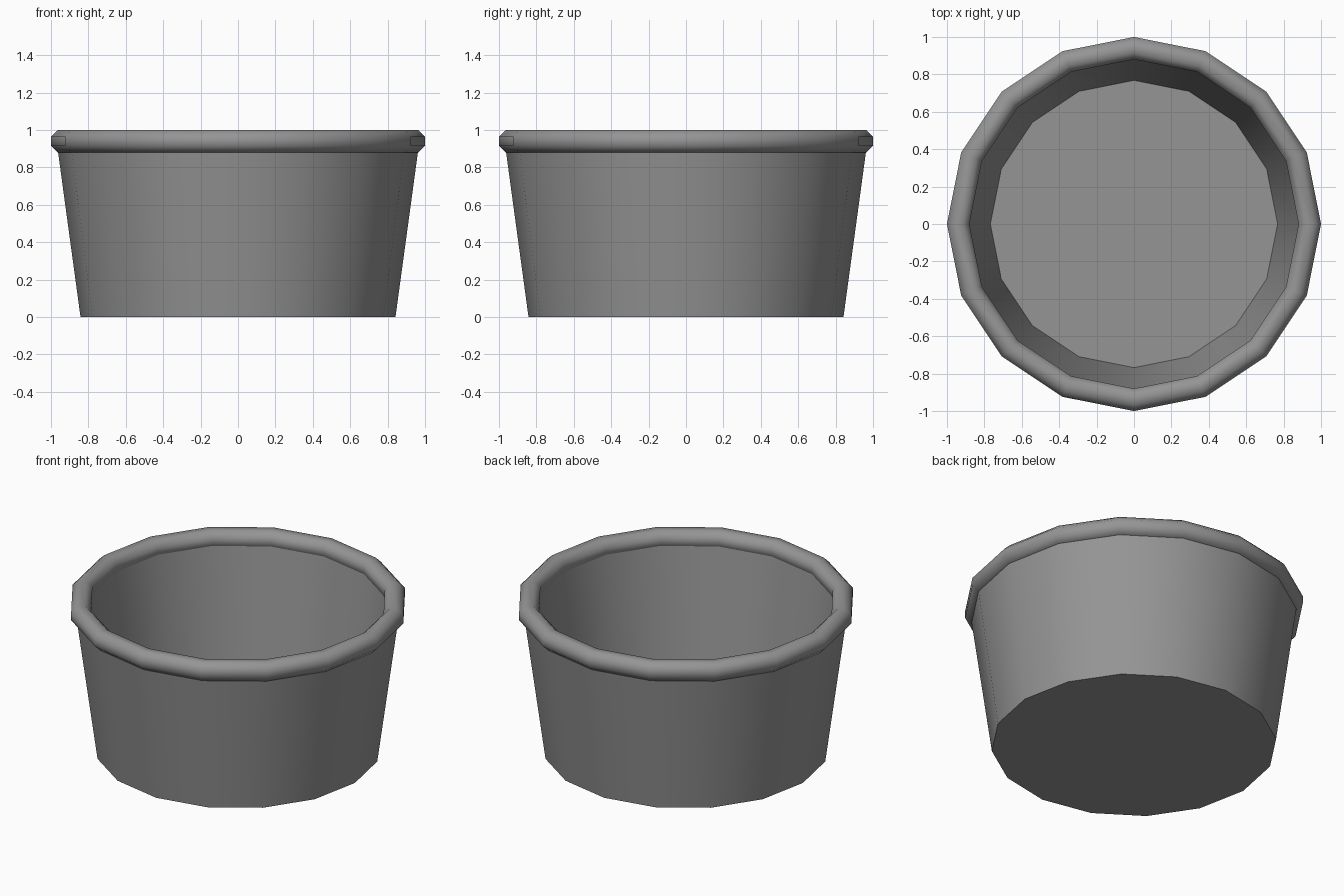
import bpy, math
from mathutils import Matrix, Vector

SIDES = 16

cube = bpy.data.objects.get("Cube")
if cube:
    bpy.data.objects.remove(cube, do_unlink=True)

grey = bpy.data.materials.new("plain_grey")
grey.use_nodes = True
colour = (0.3, 0.3, 0.3, 1)
grey.diffuse_color = colour
grey.node_tree.nodes["Principled BSDF"].inputs["Base Color"].default_value = colour


def lathe(name, profile, closed=False):
    """Revolve (radius, height) points; open profiles get flat end caps."""
    verts = [(r * math.cos(a), r * math.sin(a), z)
             for r, z in profile
             for a in (math.tau * i / SIDES for i in range(SIDES))]
    rows = len(profile)
    faces = []
    for j in range(rows if closed else rows - 1):
        k = (j + 1) % rows
        for i in range(SIDES):
            n = (i + 1) % SIDES
            faces.append((j * SIDES + i, j * SIDES + n,
                          k * SIDES + n, k * SIDES + i))
    if not closed:
        faces.append(tuple(reversed(range(SIDES))))
        faces.append(tuple((rows - 1) * SIDES + i for i in range(SIDES)))
    mesh = bpy.data.meshes.new(name)
    mesh.from_pydata(verts, [], faces)
    mesh.materials.append(grey)
    obj = bpy.data.objects.new(name, mesh)
    bpy.context.collection.objects.link(obj)
    bpy.ops.object.select_all(action='DESELECT')
    obj.select_set(True)
    bpy.context.view_layer.objects.active = obj
    bpy.ops.object.shade_smooth_by_angle(angle=math.radians(50))
    return obj


# Tapered cup: outer wall, hidden lip inside the rim, inner wall, floor
lathe("cup_body", [(0.842, 0), (0.97, 0.94), (0.885, 0.94), (0.768, 0.1)])

# Rolled rim with an eight-sided section
centre, flat = 0.94, 0.06
tube = flat / math.cos(math.pi / 8)
section = [(centre + tube * math.cos(a), centre + tube * math.sin(a))
           for a in (math.tau * (i + 0.5) / 8 for i in range(8))]
lathe("rolled_rim", section, closed=True)
